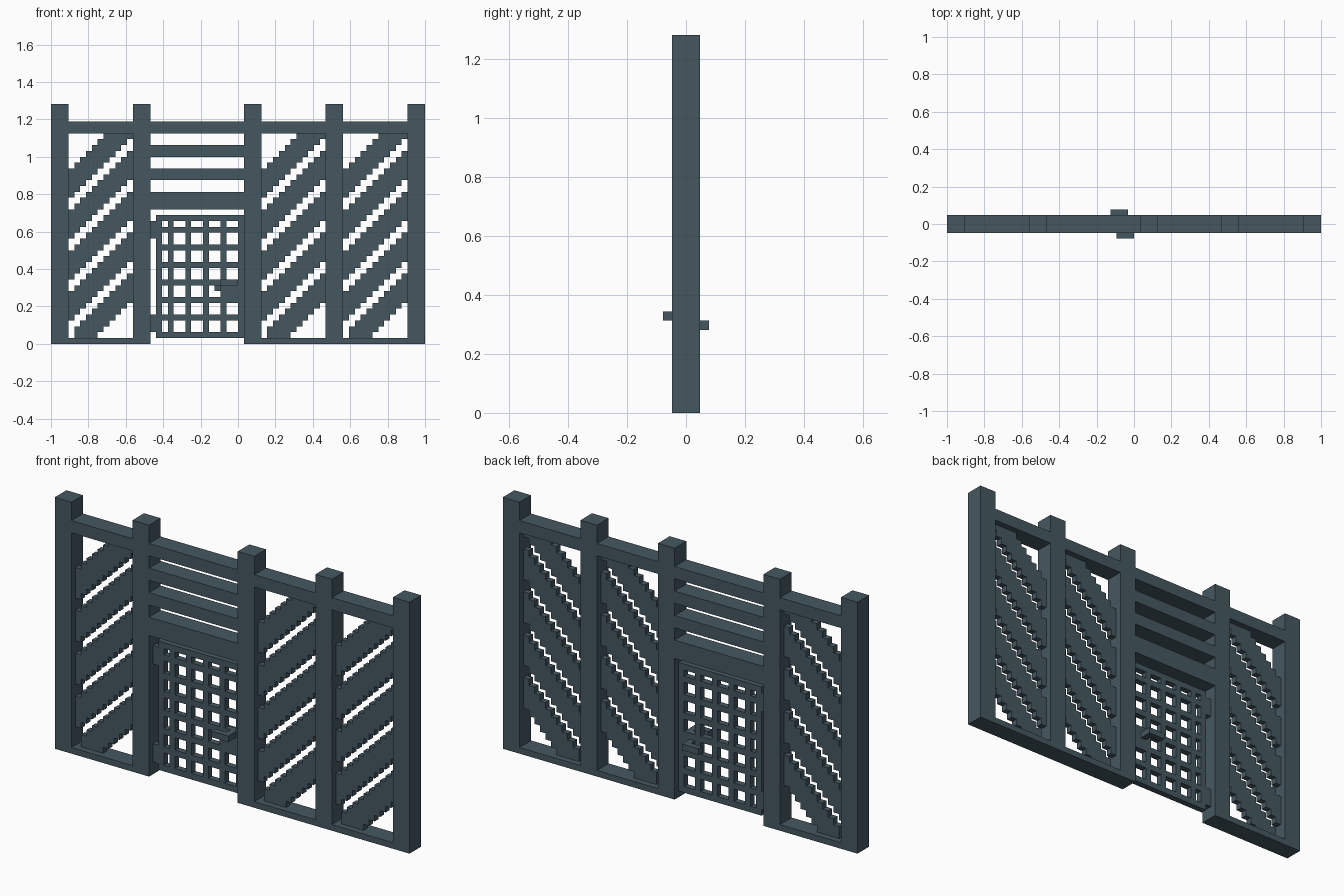
import bpy, bmesh

if "Cube" in bpy.data.objects:
    bpy.data.objects.remove(bpy.data.objects["Cube"])

V = 1 / 32            # block size: the fence is 64 blocks wide
HALF = 1.5            # half depth of the frame, in blocks

iron = bpy.data.materials.new("slate_iron")
iron.diffuse_color = (0.06, 0.097, 0.118, 1)
iron.use_nodes = True
iron.node_tree.nodes["Principled BSDF"].inputs["Base Color"].default_value = iron.diffuse_color


def finish(name, bm):
    bmesh.ops.remove_doubles(bm, verts=bm.verts, dist=1e-5)
    bmesh.ops.recalc_face_normals(bm, faces=bm.faces)
    mesh = bpy.data.meshes.new(name)
    bm.to_mesh(mesh)
    bm.free()
    mesh.materials.append(iron)
    ob = bpy.data.objects.new(name, mesh)
    bpy.context.collection.objects.link(ob)
    return ob


def box(name, x0, x1, z0, z1, y0=-HALF, y1=HALF):
    """Box given in blocks, x counted from the left end."""
    bm = bmesh.new()
    bmesh.ops.create_cube(bm, size=1)
    for v in bm.verts:
        v.co.x = ((x0 + x1) / 2 + v.co.x * (x1 - x0) - 32) * V
        v.co.y = ((y0 + y1) / 2 + v.co.y * (y1 - y0)) * V
        v.co.z = ((z0 + z1) / 2 + v.co.z * (z1 - z0)) * V
    return finish(name, bm)


def sheet(name, cells, depth=1):
    """Flat cut-out plate made from a set of (x, z) block cells."""
    bm = bmesh.new()
    h = depth / 2

    def quad(*pts):
        bm.faces.new([bm.verts.new(((x - 32) * V, y * V, z * V)) for x, y, z in pts])

    for x, z in sorted(cells):
        quad((x, -h, z), (x + 1, -h, z), (x + 1, -h, z + 1), (x, -h, z + 1))
        quad((x, h, z), (x, h, z + 1), (x + 1, h, z + 1), (x + 1, h, z))
        for dx in (0, 1):                      # side walls only on open edges
            if (x + 2 * dx - 1, z) not in cells:
                quad((x + dx, -h, z), (x + dx, h, z), (x + dx, h, z + 1), (x + dx, -h, z + 1))
        for dz in (0, 1):
            if (x, z + 2 * dz - 1) not in cells:
                quad((x, -h, z + dz), (x + 1, -h, z + dz), (x + 1, h, z + dz), (x, h, z + dz))
    return finish(name, bm)


# base rails, either side of the doorway
box("base_left", 0, 17, 0, 1)
box("base_right", 33, 64, 0, 1)

# posts
posts = (0, 14, 33, 47, 61)
for x in posts:
    box("post", x, x + 3, 1, 41)

# top rail between the posts
for a, b in zip(posts, posts[1:]):
    box("top_rail", a + 3, b, 36, 38)

# slats above the door
for z0, z1 in ((32, 34), (28, 30), (23, 26)):
    box("door_slat", 17, 33, z0, z1)

# stepped diagonal slats in the three panels
for x0 in (3, 36, 50):
    cells = {(x0 + i, 1 + j) for i in range(11) for j in range(35)
             if -6 < j - i < 29 and (j - i) % 7 not in (1, 2) and (i, j) != (0, 0)}
    sheet("diagonal_slats", cells)

# lattice door with a filled lock plate
bars_x = {18, 20, 23, 26, 29, 32}
bars_z = {1, 4, 7, 10, 13, 16, 19, 21}
door = {(x, z) for x in range(18, 33) for z in range(1, 22)
        if x in bars_x or z in bars_z or (x in (30, 31) and z in (8, 9))}
sheet("lattice_door", door)

# hinges
for z in (2, 18):
    box("hinge", 17, 18, z, z + 3, -0.5, 0.5)

# handles on both sides, each with a stem
box("front_handle", 29, 32, 10, 11, -2.5, -1.5)
box("front_handle_stem", 31, 32, 10, 11, -1.5, -0.5)
box("back_handle", 28, 31, 9, 10, 1.5, 2.5)
box("back_handle_stem", 30, 31, 9, 10, 0.5, 1.5)
